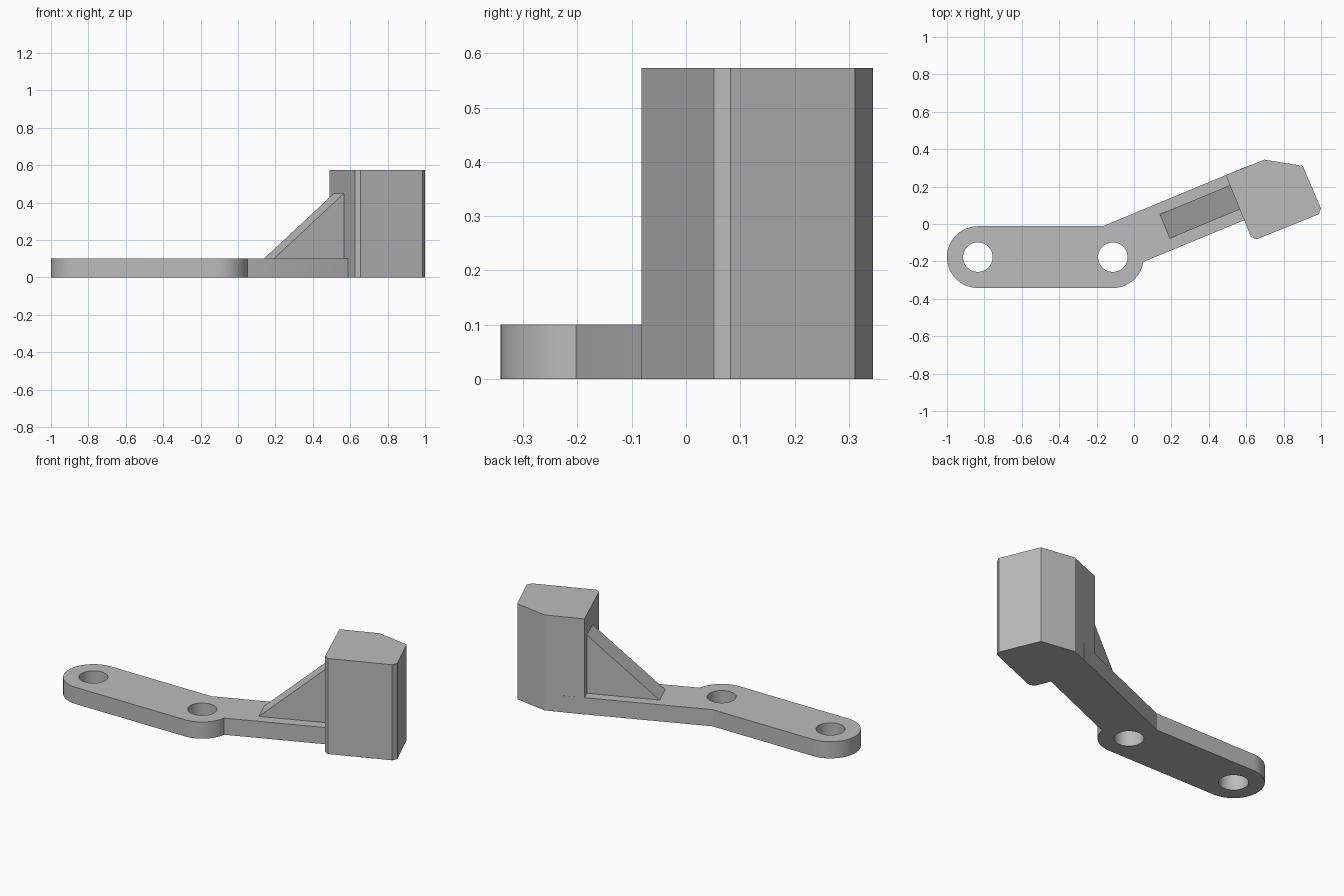
import bpy, bmesh
from math import cos, sin, pi, radians, tan
from mathutils import Matrix

cube = bpy.data.objects.get("Cube")
if cube:
    bpy.data.objects.remove(cube, do_unlink=True)

grey = bpy.data.materials.new("plain_grey")
grey.use_nodes = True
colour = (0.5, 0.5, 0.5, 1)
grey.diffuse_color = colour
grey.node_tree.nodes["Principled BSDF"].inputs["Base Color"].default_value = colour


def prism(name, outline, vector):
    """Closed solid made by sweeping a planar outline along a vector."""
    bm = bmesh.new()
    base = bm.faces.new([bm.verts.new(p) for p in outline])
    swept = bmesh.ops.extrude_face_region(bm, geom=[base], use_keep_orig=True)["geom"]
    bmesh.ops.translate(bm, vec=vector, verts=[v for v in swept if isinstance(v, bmesh.types.BMVert)])
    bmesh.ops.recalc_face_normals(bm, faces=bm.faces)
    mesh = bpy.data.meshes.new(name)
    bm.to_mesh(mesh)
    bm.free()
    mesh.materials.append(grey)
    obj = bpy.data.objects.new(name, mesh)
    bpy.context.collection.objects.link(obj)
    return obj


def arc(cx, cy, r, start, end, n, z=0):
    angles = [radians(start + (end - start) * i / n) for i in range(n + 1)]
    return [(cx + r * cos(a), cy + r * sin(a), z) for a in angles]


# Flat plate: rounded bar joined to a slanted arm
ROW_Y, HOLES, RADIUS, THICK = -0.177, (-0.835, -0.113), 0.165, 0.1
outline = arc(HOLES[0], ROW_Y, RADIUS, 90, 270, 40)
outline += arc(HOLES[1], ROW_Y, RADIUS, -90, -9, 20)
outline += [(0.6, 0.025, 0), (0.7, 0.1, 0), (0.6, 0.307, 0), (-0.167, -0.012, 0)]
plate = prism("mounting_plate", outline, (0, 0, THICK))

# Bolt holes cut through the bar
for x in HOLES:
    cutter = prism("hole_cutter", arc(x, ROW_Y, 0.079, 0, 354, 59, -0.1), (0, 0, 0.3))
    cutter.hide_render = True
    cut = plate.modifiers.new("bolt_hole", 'BOOLEAN')
    cut.operation, cut.solver, cut.object = 'DIFFERENCE', 'EXACT', cutter
    bpy.context.view_layer.update()
    result = bpy.data.meshes.new_from_object(plate.evaluated_get(bpy.context.evaluated_depsgraph_get()))
    plate.modifiers.clear()
    plate.data = result
    bpy.data.objects.remove(cutter, do_unlink=True)

# Upright post at the end of the arm
post = [(0.49, 0.262), (0.697, 0.344), (0.902, 0.311), (1.0, 0.082),
        (0.987, 0.052), (0.655, -0.082), (0.625, -0.068)]
prism("upright_post", [(x, y, 0) for x, y in post], (0, 0, 0.573))

# Triangular gusset bracing the post, drawn in the arm's own direction
gusset = prism("gusset", [(0, 0, 0.09), (0, 0, 0.1), (0.406, 0, 0.45), (0.43, 0, 0.45), (0.43, 0, 0.09)],
               (0, 0.14, 0))
gusset.data.transform(Matrix.Translation((0.192, -0.077, 0)) @ Matrix.Rotation(radians(22.5), 4, 'Z'))

# Smooth the rounded ends and hole walls, keeping edges crisp
bpy.ops.object.select_all(action='DESELECT')
plate.select_set(True)
bpy.context.view_layer.objects.active = plate
bpy.ops.object.shade_smooth_by_angle(angle=radians(20))
